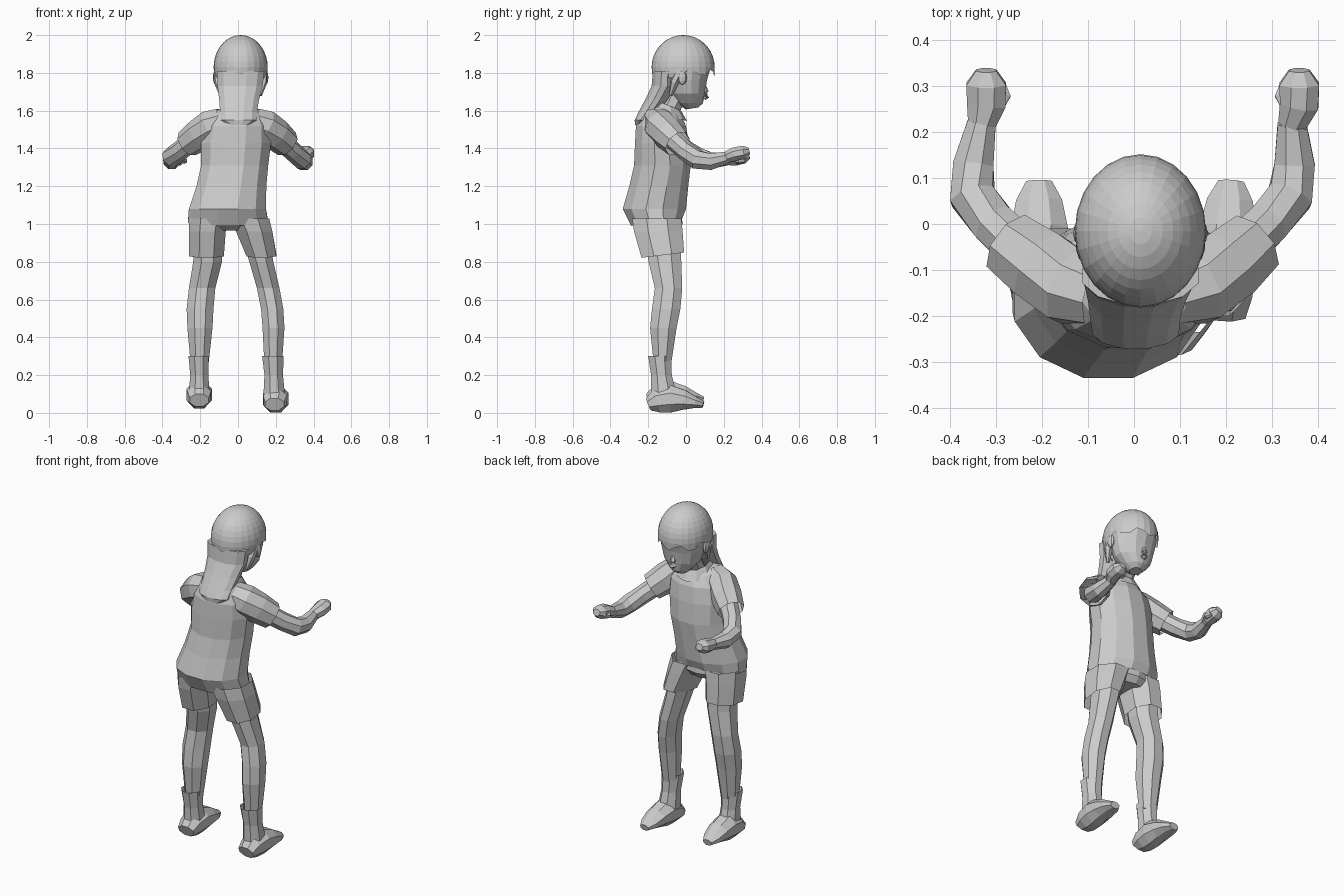
import bpy, bmesh, math
from mathutils import Vector


def skin(name, loops, cap):
    """Bridge a list of vertex loops into one mesh object."""
    bm = bmesh.new()
    rows = [[bm.verts.new(p) for p in loop] for loop in loops]
    n = len(rows[0])
    for a, b in zip(rows, rows[1:]):
        for i in range(n):
            j = (i + 1) % n
            bm.faces.new((a[i], a[j], b[j], b[i]))
    if cap[0]:
        bm.faces.new(rows[0][::-1])
    if cap[1]:
        bm.faces.new(rows[-1])
    bmesh.ops.recalc_face_normals(bm, faces=bm.faces[:])
    me = bpy.data.meshes.new(name)
    bm.to_mesh(me)
    bm.free()
    ob = bpy.data.objects.new(name, me)
    bpy.context.collection.objects.link(ob)
    return ob


def angles(n):
    return [math.tau * (i + 0.5) / n for i in range(n)]


def loft(name, rings, n=8, cap=(True, True)):
    """Horizontal rings given as x0, x1, y0, y1, z, optional front tilt."""
    k = 1 / math.cos(math.pi / n)
    loops = []
    for x0, x1, y0, y1, z, *t in rings:
        tilt = t[0] if t else 0
        loops.append([((x0 + x1) / 2 + (x1 - x0) / 2 * k * math.cos(a),
                       (y0 + y1) / 2 + (y1 - y0) / 2 * k * math.sin(a),
                       z + tilt * math.sin(a)) for a in angles(n)])
    return skin(name, loops, cap)


def tube(name, pts, n=8, cap=(True, True)):
    """Rings square to a path; points are x, y, z, radius, optional height radius."""
    k = 1 / math.cos(math.pi / n)
    loops = []
    for i, p in enumerate(pts):
        t = (Vector(pts[min(i + 1, len(pts) - 1)][:3]) - Vector(pts[max(i - 1, 0)][:3])).normalized()
        side = t.cross(Vector((0, 0, 1)))
        side = side.normalized() if side.length > 0.05 else Vector((1, 0, 0))
        up = side.cross(t)
        c, ra, rb = Vector(p[:3]), p[3] * k, p[-1] * k
        loops.append([c + side * ra * math.cos(a) + up * rb * math.sin(a) for a in angles(n)])
    return skin(name, loops, cap)


def ball(name, loc, size, u=10, v=6):
    bpy.ops.mesh.primitive_uv_sphere_add(segments=u, ring_count=v, radius=1, location=loc)
    ob = bpy.context.object
    ob.name = name
    ob.scale = size
    return ob


# Shirt, open at the hem
loft("shirt", [(-.265, .16, -.29, -.02, 1.01, .02), (-.26, .148, -.335, 0, 1.08),
               (-.22, .15, -.3, .012, 1.2), (-.195, .16, -.275, .025, 1.31),
               (-.195, .175, -.27, .015, 1.43), (-.175, .17, -.265, 0, 1.52),
               (-.12, .13, -.235, -.025, 1.59, -.02), (-.065, .08, -.2, -.04, 1.62, -.03)],
     12, (False, False))

# Turned-down collar
loft("collar", [(-.095, .11, -.215, .0, 1.575, -.03), (-.07, .085, -.19, -.03, 1.635, -.035)],
     10, (False, False))

# Pelvis under the shirt
loft("shorts_seat", [(-.17, .07, -.22, -.05, .965), (-.25, .15, -.28, -.025, 1.0),
                     (-.245, .14, -.28, -.03, 1.06)], 10)

# Neck and face
tube("neck", [(.01, -.12, 1.55, .055), (.01, -.08, 1.62, .052), (.012, -.04, 1.7, .055)])
loft("face", [(-.02, .05, .0, .065, 1.612, .005), (-.05, .08, -.05, .088, 1.64),
              (-.09, .12, -.08, .098, 1.69), (-.11, .138, -.1, .108, 1.76),
              (-.118, .145, -.11, .125, 1.82), (-.1, .13, -.1, .12, 1.9)], 14)
tube("nose", [(.015, .095, 1.735, .008), (.015, .103, 1.70, .015), (.015, .104, 1.675, .018),
              (.015, .094, 1.665, .01)], 6)

# Hair cap with a ragged fringe
cap = ball("hair_cap", (.014, -.015, 1.83), (.143, .167, .17), 24, 18)
bm = bmesh.new()
bm.from_mesh(cap.data)
cut = []
for f in bm.faces:
    c = f.calc_center_median()
    limit = -.1 if c.y > .1 else (-.3 if c.y > -.35 else -.75)
    if c.z < limit:
        cut.append(f)
bmesh.ops.delete(bm, geom=cut, context='FACES')
for v in bm.verts:
    if v.is_boundary and v.co.y > -.2:
        v.co.z += .11 * math.sin(7 * math.atan2(v.co.y, v.co.x))
bm.to_mesh(cap.data)
bm.free()

# Long hair falling down the back
loft("back_hair", [(-.112, .14, -.175, -.05, 1.81), (-.108, .13, -.182, -.05, 1.73),
                   (-.1, .112, -.215, -.09, 1.66), (-.095, .1, -.25, -.14, 1.595),
                   (-.09, .098, -.272, -.19, 1.55), (-.05, .06, -.27, -.22, 1.525)], 12)

for side, s in (("left", -1), ("right", 1)):
    L = s < 0
    hx = .014 + s * .128

    # Ears and side locks
    ball(side + "_ear", (hx + s * .005, -.02, 1.775), (.014, .025, .038), 8, 6)
    tube(side + "_side_lock", [(hx - s * .008, -.03, 1.82, .02), (hx - s * .01, -.06, 1.75, .02),
                               (hx - s * .025, -.08, 1.68, .008)], 6)

    # Short sleeve
    tube(side + "_sleeve", [(s * .08, -.15, 1.545, .07), (s * .14, -.135, 1.52, .082),
                            (s * .2, -.095, 1.475, .08), (s * (.268 if L else .258), -.045, 1.425, .07)],
         8, (False, False))

    # Bent arm and closed hand
    if L:
        arm = [(-.23, -.07, 1.45, .05), (-.305, 0, 1.39, .048), (-.352, .06, 1.355, .049),
               (-.35, .13, 1.335, .044), (-.332, .22, 1.342, .031)]
        hx, hz = -.322, 1.345
    else:
        arm = [(.22, -.07, 1.45, .05), (.29, 0, 1.385, .048), (.34, .06, 1.34, .049),
               (.35, .13, 1.33, .044), (.344, .22, 1.352, .031)]
        hx, hz = .36, 1.37
    tube(side + "_arm", arm)
    tube(side + "_hand", [(arm[-1][0], .215, arm[-1][2], .03), (hx, .26, hz, .042, .036),
                          (hx, .305, hz + .01, .043, .035), (hx, .335, hz + .018, .022, .018)])
    tube(side + "_thumb", [(hx - s * .02, .25, hz, .015), (hx - s * .038, .28, hz - .01, .015),
                           (hx - s * .03, .31, hz - .01, .01)], 6)

    # Leg of the shorts, bare leg and sock
    if L:
        shorts = [(-.258, -.05, -.285, -.025, 1.03), (-.26, -.065, -.275, -.018, .96),
                  (-.26, -.075, -.235, -.01, .835, .015)]
        leg = [(-.235, -.08, -.21, -.03, .9), (-.237, -.085, -.198, -.025, .8),
               (-.26, -.12, -.165, -.02, .66), (-.272, -.13, -.18, -.03, .55),
               (-.268, -.135, -.19, -.05, .45), (-.25, -.157, -.17, -.08, .25)]
        sock = [(-.262, -.155, -.2, -.08, .3), (-.253, -.157, -.185, -.075, .2),
                (-.26, -.15, -.185, -.05, .1)]
        fx, tx, fz = -.205, -.207, .022
    else:
        shorts = [(-.045, .165, -.285, -.025, 1.03), (-.01, .182, -.275, -.018, .96),
                  (.045, .203, -.235, -.01, .835, .015)]
        leg = [(.03, .17, -.21, -.03, .9), (.06, .187, -.198, -.025, .8),
               (.1, .22, -.165, -.02, .66), (.122, .24, -.18, -.03, .55),
               (.13, .246, -.19, -.05, .45), (.14, .232, -.17, -.08, .25)]
        sock = [(.128, .242, -.2, -.08, .3), (.14, .238, -.185, -.075, .2),
                (.135, .248, -.185, -.05, .1)]
        fx, tx, fz = .193, .212, .0
    loft(side + "_shorts_leg", shorts, 8, (False, False))
    loft(side + "_leg", leg)
    loft(side + "_sock", sock, 8, (False, True))

    # Foot, running from heel to toe
    foot = [(-.198, .05, .045, .035), (-.15, .062, .065, .065), (-.08, .068, .075, .072),
            (-.01, .062, .068, .052), (.05, .05, .055, .03), (.092, .028, .045, .018)]
    tube(side + "_foot", [(fx + (tx - fx) * (y + .2) / .3, y, z + fz, w, h) for y, w, z, h in foot])
